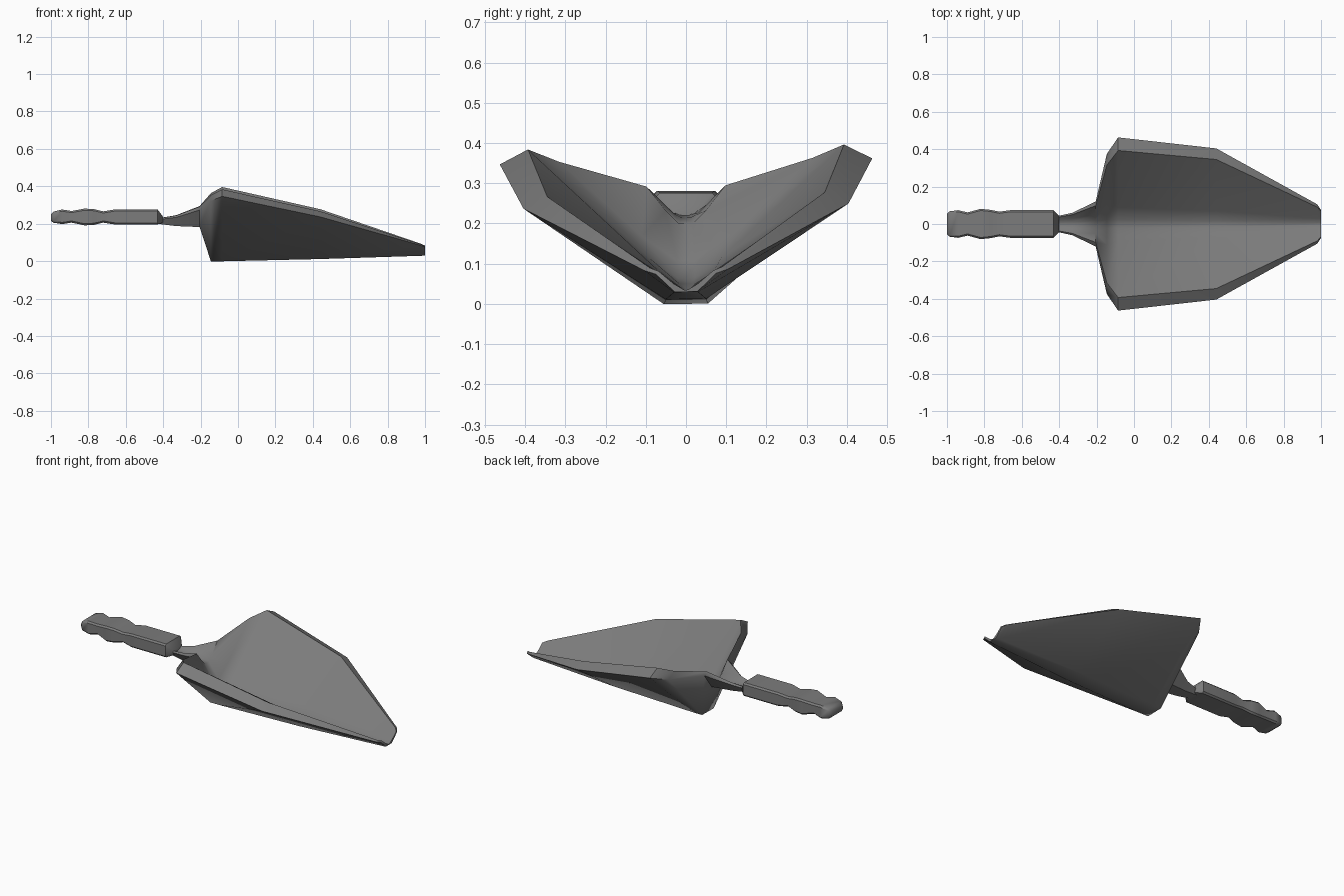
import bpy, bmesh

if "Cube" in bpy.data.objects:
    bpy.data.objects.remove(bpy.data.objects["Cube"])

ROLL = 0.016  # the blade sits very slightly tilted
steel = bpy.data.materials.new("dark_grey")
steel.diffuse_color = (0.2, 0.2, 0.2, 1)
steel.use_nodes = True
steel.node_tree.nodes["Principled BSDF"].inputs["Base Color"].default_value = steel.diffuse_color


def loft(name, stations, angle, roll=0.0):
    """Skin closed cross-sections; each station is (x, half loop of (y, z)), mirrored in y."""
    bm = bmesh.new()
    rings = []
    for x, half in stations:
        loop = half + [(-y, z) for y, z in reversed(half) if y > 0]
        rings.append([bm.verts.new((x, y, z + roll * y)) for y, z in loop])
    n = len(rings[0])
    for a, b in zip(rings, rings[1:]):
        for i in range(n):
            j = (i + 1) % n
            bm.faces.new((a[i], a[j], b[j], b[i]))
    bm.faces.new(rings[0])
    bm.faces.new(rings[-1])
    bmesh.ops.recalc_face_normals(bm, faces=bm.faces)
    bmesh.ops.triangulate(bm, faces=[f for f in bm.faces if len(f.verts) > 4])
    me = bpy.data.meshes.new(name)
    bm.to_mesh(me)
    bm.free()
    me.materials.append(steel)
    ob = bpy.data.objects.new(name, me)
    bpy.context.collection.objects.link(ob)
    bpy.ops.object.select_all(action='DESELECT')
    ob.select_set(True)
    bpy.context.view_layer.objects.active = ob
    bpy.ops.object.shade_smooth_by_angle(angle=angle)
    return ob


# Blade and neck: trough floor, trough side, inner rim, outer rim, keel edge
blade = [
    (-0.43, [(.006, .222), (.02, .225), (.032, .228), (.038, .222), (.025, .200)]),
    (-0.33, [(.010, .214), (.03, .225), (.050, .245), (.060, .235), (.035, .188)]),
    (-0.205, [(.018, .200), (.05, .232), (.098, .293), (.120, .275), (.050, .183)]),
    (-0.145, [(.022, .108), (.11, .170), (.315, .358), (.375, .328), (.055, .000)]),
    (-0.085, [(.022, .064), (.09, .115), (.393, .390), (.463, .354), (.055, .000)]),
    (0.44, [(.016, .050), (.07, .085), (.345, .272), (.404, .243), (.050, .012)]),
    (0.98, [(.005, .035), (.03, .050), (.090, .091), (.105, .085), (.030, .029)]),
    (1.00, [(.005, .035), (.03, .050), (.068, .082), (.075, .075), (.028, .030)]),
]
loft("blade", blade, 0.9, ROLL)

# Handle: chamfered bar with finger grooves; x, half width, bottom, top
grip = [
    (-1.00, .055, .215, .250), (-0.985, .068, .205, .265), (-0.94, .074, .198, .276),
    (-0.89, .062, .206, .268), (-0.82, .081, .191, .281), (-0.77, .076, .194, .278),
    (-0.72, .066, .206, .266), (-0.66, .074, .196, .276), (-0.43, .074, .196, .276),
    (-0.40, .042, .206, .236),
]
c = 0.009
handle = [(x, [(w - c, t), (w, t - c), (w, b + c), (w - c, b)]) for x, w, b, t in grip]
loft("handle", handle, 0.7)
